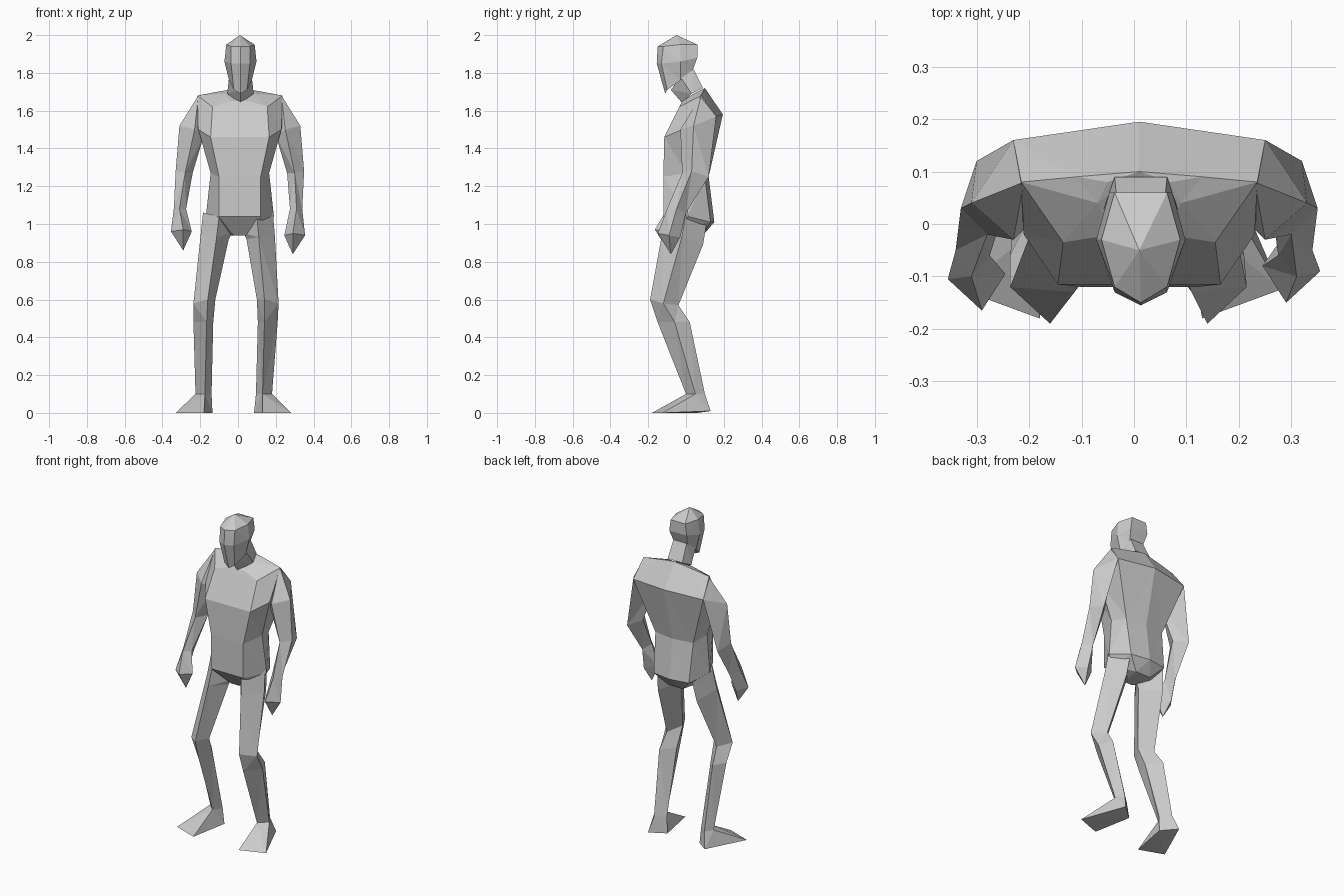
import bpy
import bmesh

cube = bpy.data.objects.get("Cube")
if cube:
    bpy.data.objects.remove(cube)

# One plain grey for the whole figure
grey = bpy.data.materials.new("plain_grey")
grey.use_nodes = True
colour = (.6, .6, .6, 1)
grey.diffuse_color = colour
grey.node_tree.nodes["Principled BSDF"].inputs["Base Color"].default_value = colour


def loft(name, rings):
    """Skin a list of point rings; a ring of one point makes a pointed end."""
    mesh = bpy.data.meshes.new(name)
    bm = bmesh.new()
    rows = [[bm.verts.new(point) for point in ring] for ring in rings]
    for low, high in zip(rows, rows[1:]):
        count = max(len(low), len(high))
        for i in range(count):
            j = (i + 1) % count
            corners = [low[i % len(low)], low[j % len(low)],
                       high[j % len(high)], high[i % len(high)]]
            bm.faces.new(list(dict.fromkeys(corners)))
    for end in (rows[0], rows[-1]):
        if len(end) > 2:
            bm.faces.new(end)
    bmesh.ops.recalc_face_normals(bm, faces=bm.faces[:])
    bmesh.ops.triangulate(bm, faces=bm.faces[:])
    bm.to_mesh(mesh)
    bm.free()
    mesh.materials.append(grey)
    body_part = bpy.data.objects.new(name, mesh)
    bpy.context.collection.objects.link(body_part)
    return body_part


def mirrored(half, centre=0):
    """Complete a half ring that runs from front to back on the left."""
    other = [(-x, y, z) for x, y, z in reversed(half) if x > 0]
    return [(x + centre, y, z) for x, y, z in half + other]


def limb_pair(name, rings, pose):
    """Make the left limb, then the right one reflected and slightly re-posed."""
    loft("left_" + name, rings)
    loft("right_" + name, [[pose(-x, y, z) for x, y, z in ring] for ring in rings])


# Torso: half rings ordered front, side, back, spine
crotch = [(.03, -.04, .94), (.14, .0, .98), (.05, .09, .94), (0, .09, .94)]
hips = [(.11, -.12, 1.04), (.18, .01, 1.04), (.12, .13, 1.01), (0, .15, 1.01)]
waist = [(.11, -.12, 1.25), (.155, .0, 1.27), (.13, .1, 1.25), (0, .12, 1.25)]
chest = [(.155, -.115, 1.46), (.22, -.02, 1.5), (.24, .16, 1.57), (0, .195, 1.58)]
shoulders = [(.145, -.035, 1.62), (.225, .08, 1.68), (.12, .09, 1.7), (0, .1, 1.72)]
collar = [(.05, -.02, 1.65), (.08, .04, 1.69), (.06, .08, 1.71), (0, .1, 1.72)]
torso_rings = [crotch, hips, waist, chest, shoulders, collar]
loft("torso", [mirrored(ring, .01) for ring in torso_rings])

# Neck: half rings ordered throat, side, nape
neck_base = [(0, -.02, 1.64), (.07, .03, 1.69), (.05, .09, 1.72)]
neck_top = [(0, -.08, 1.71), (.06, -.03, 1.78), (.045, .04, 1.82)]
loft("neck", [mirrored(ring, .013) for ring in (neck_base, neck_top)])

# Head: half rings ordered nose line, cheek, temple, back
jaw = [(0, -.11, 1.69), (.035, -.1, 1.71), (.06, -.03, 1.76), (.045, .03, 1.8)]
cheeks = [(0, -.155, 1.85), (.05, -.13, 1.85), (.085, -.03, 1.86), (.06, .06, 1.88)]
brow = [(0, -.15, 1.94), (.05, -.12, 1.94), (.075, -.03, 1.95), (.05, .06, 1.95)]
crown = [(.01, -.05, 2)]
head_rings = [mirrored(ring, .013) for ring in (jaw, cheeks, brow)]
loft("head", head_rings + [crown])

# Arms: rings ordered front, outer, back, inner, from shoulder to fingertip
limb_pair("arm", [
    [(.23, .08, 1.68)],
    [(.25, -.03, 1.5), (.33, .04, 1.52), (.25, .16, 1.57), (.2, .02, 1.47)],
    [(.3, -.02, 1.27), (.35, .03, 1.28), (.32, .12, 1.25), (.26, .05, 1.27)],
    [(.31, -.1, 1.08), (.34, -.05, 1.08), (.3, .0, 1.06), (.275, -.06, 1.08)],
    [(.29, -.15, .95), (.355, -.09, .94), (.31, -.03, .93), (.245, -.08, .94)],
    [(.29, -.08, .84)],
], lambda x, y, z: (x + (.02 if z > 1.1 else 0), y - .015 * (z < 1), z + .02 * (z < 1)))

# Legs with feet: rings ordered front, outer, back, inner, from hip to sole
limb_pair("leg", [
    [(.1, -.11, 1.04), (.185, .0, 1.06), (.12, .11, 1.01), (.03, -.02, .95)],
    [(.11, -.13, .93), (.195, -.02, .94), (.13, .09, .89), (.045, -.02, .92)],
    [(.14, -.19, .6), (.215, -.12, .58), (.16, -.04, .57), (.1, -.11, .6)],
    [(.14, -.15, .48), (.21, -.06, .48), (.17, .02, .48), (.105, -.06, .48)],
    [(.13, .0, .1), (.18, .05, .1), (.15, .1, .1), (.095, .05, .1)],
    [(.13, -.18, 0), (.28, -.125, 0), (.17, .13, .01), (.085, .06, 0)],
], lambda x, y, z: (x - .05 * max(0, 1 - z), y, z))
